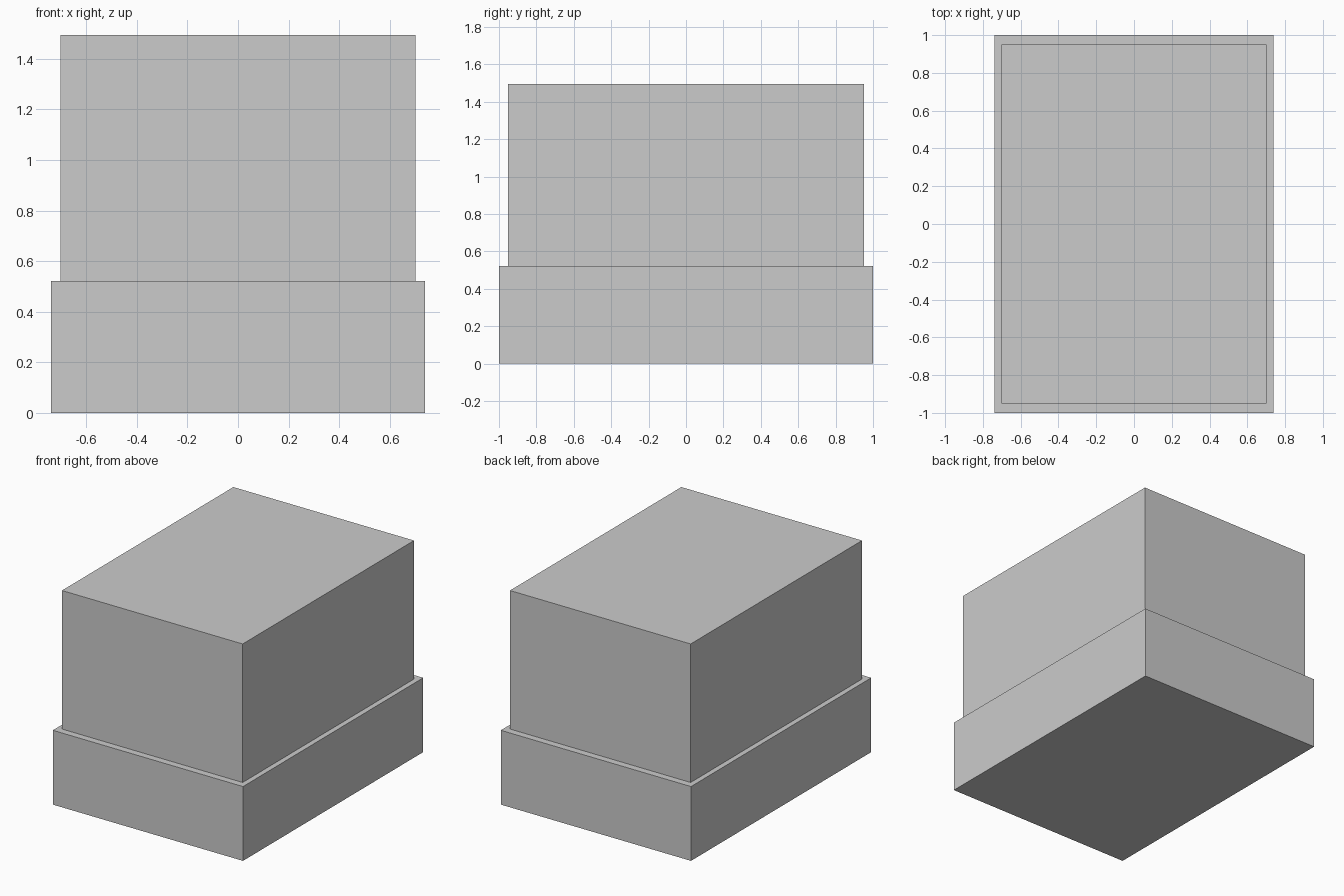
import bpy

if "Cube" in bpy.data.objects:
    bpy.data.objects.remove(bpy.data.objects["Cube"])


def box(name, width, depth, bottom, top):
    """Flat-faced box centred on x = y = 0, spanning bottom..top in z."""
    bpy.ops.mesh.primitive_cube_add(size=1, location=(0, 0, (bottom + top) / 2))
    obj = bpy.context.object
    obj.name = name
    obj.scale = (width, depth, top - bottom)
    bpy.ops.object.transform_apply(location=False, rotation=False, scale=True)
    return obj


# Wide lower plinth
box("base", 1.478, 2.0, 0.0, 0.522)

# Slightly inset taller block standing on the plinth
box("upper_block", 1.404, 1.902, 0.522, 1.495)
